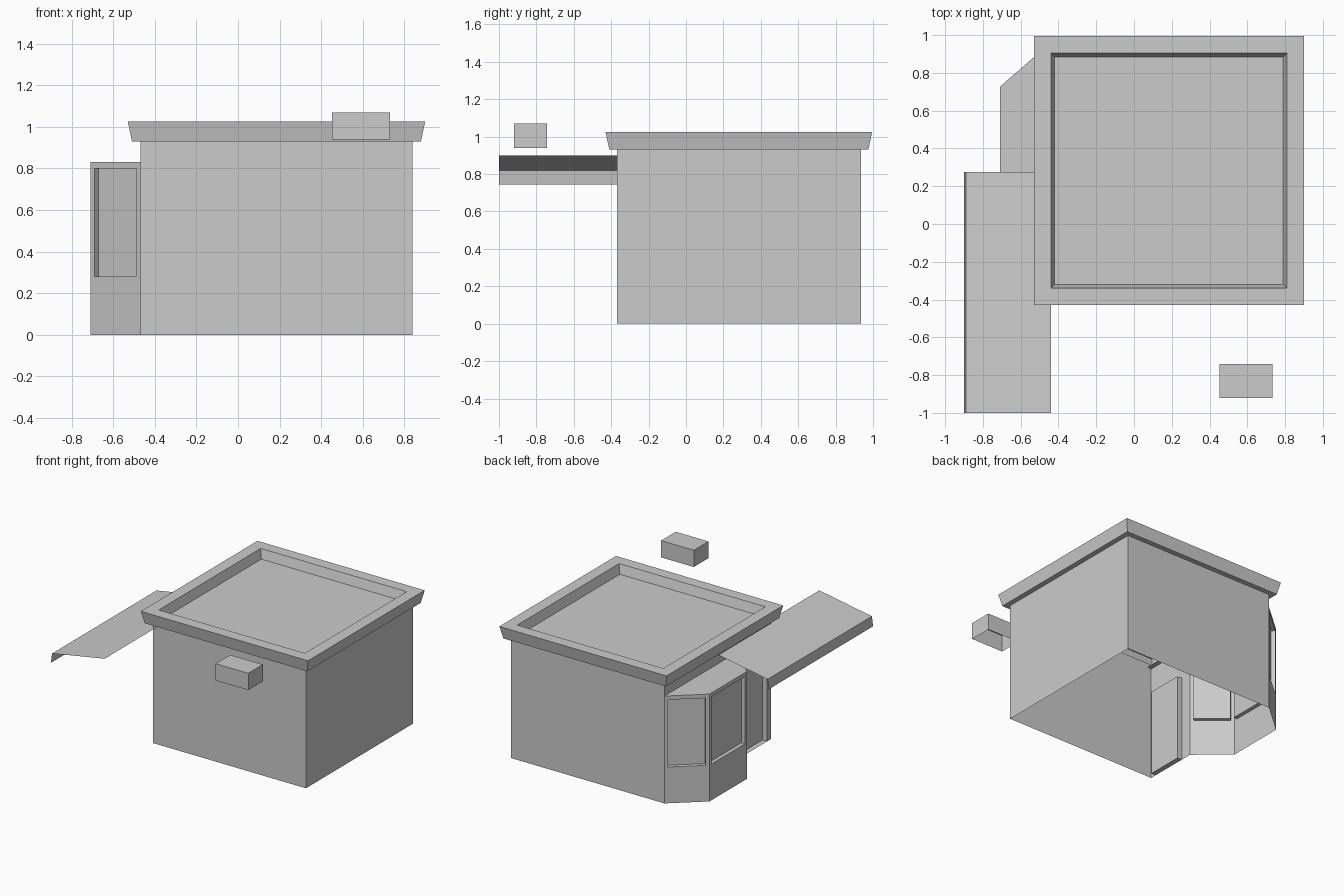
import bpy, bmesh
from mathutils import Vector

if "Cube" in bpy.data.objects:
    bpy.data.objects.remove(bpy.data.objects["Cube"])


def finish(bm, name):
    bmesh.ops.remove_doubles(bm, verts=bm.verts, dist=0.0005)
    me = bpy.data.meshes.new(name)
    bm.to_mesh(me)
    bm.free()
    ob = bpy.data.objects.new(name, me)
    bpy.context.collection.objects.link(ob)
    return ob


def face(bm, pts):
    bm.faces.new([bm.verts.new(p) for p in pts])


def wall(bm, a, b, z0, z1):
    """Upright sheet from plan point a to b; outside is right of a->b."""
    face(bm, [(*a, z0), (*b, z0), (*b, z1), (*a, z1)])


def recessed_wall(bm, a, b, z1, m0, m1, w0, w1, depth):
    """Wall with a panel pushed inward; m0/m1 are the end margins."""
    a, b = Vector(a), Vector(b)
    d = (b - a).normalized()
    inward = Vector((-d.y, d.x)) * depth
    p, q = a + d * m0, b - d * m1
    wall(bm, a, p, 0, z1)
    wall(bm, q, b, 0, z1)
    wall(bm, p, q, w1, z1)
    if w0 > 0:
        wall(bm, p, q, 0, w0)
    pi, qi = p + inward, q + inward
    wall(bm, pi, qi, w0, w1)
    wall(bm, p, pi, w0, w1)
    wall(bm, qi, q, w0, w1)
    face(bm, [(*p, w0), (*q, w0), (*qi, w0), (*pi, w0)])
    face(bm, [(*p, w1), (*pi, w1), (*qi, w1), (*q, w1)])


X0, X1, Y0, Y1, H = -0.47, 0.84, -0.37, 0.935, 0.93
BAY0, BAY_H = 0.06, 0.83

# House walls, open underneath, with a recessed door on the left
bm = bmesh.new()
wall(bm, (X0, Y0), (X1, Y0), 0, H)
wall(bm, (X1, Y0), (X1, Y1), 0, H)
wall(bm, (X1, Y1), (X0, Y1), 0, H)
wall(bm, (X0, Y1), (X0, BAY0), BAY_H, H)
recessed_wall(bm, (X0, BAY0), (X0, Y0), H, 0.09, 0.05, 0, 0.67, 0.04)
finish(bm, "house_walls")

# Bay with three recessed windows and a flat top
bm = bmesh.new()
plan = [(X0, Y1), (-0.71, 0.727), (-0.71, 0.268), (X0, BAY0)]
for a, b in zip(plan, plan[1:]):
    recessed_wall(bm, a, b, BAY_H, 0.027, 0.027, 0.28, 0.80, 0.03)
face(bm, [(*p, BAY_H) for p in plan])
finish(bm, "bay_window")

# Cornice rings (outset from the walls, height), closed by the sunken roof
bm = bmesh.new()
rings = []
for o, z in [(0, H), (0.04, H), (0.06, 1.025), (-0.03, 1.025), (-0.05, 0.955)]:
    rings.append([bm.verts.new(p) for p in (
        (X0 - o, Y0 - o, z), (X1 + o, Y0 - o, z),
        (X1 + o, Y1 + o, z), (X0 - o, Y1 + o, z))])
for r, s in zip(rings, rings[1:]):
    for i in range(4):
        j = (i + 1) % 4
        bm.faces.new((r[i], r[j], s[j], s[i]))
bm.faces.new(rings[-1])
finish(bm, "cornice_and_roof")

# Thin sloping awning with a hanging outer edge
bm = bmesh.new()
profile = [(-0.44, 0.90), (-0.89, 0.82), (-0.90, 0.745)]
for (xa, za), (xb, zb) in zip(profile, profile[1:]):
    face(bm, [(xa, 0.275, za), (xb, 0.275, zb), (xb, -1, zb), (xa, -1, za)])
finish(bm, "awning")

# Separate small box, open underneath
bm = bmesh.new()
box = [(0.453, -0.92), (0.732, -0.92), (0.732, -0.742), (0.453, -0.742)]
for i in range(4):
    wall(bm, box[i], box[(i + 1) % 4], 0.94, 1.07)
face(bm, [(*p, 1.07) for p in box])
finish(bm, "small_box")
